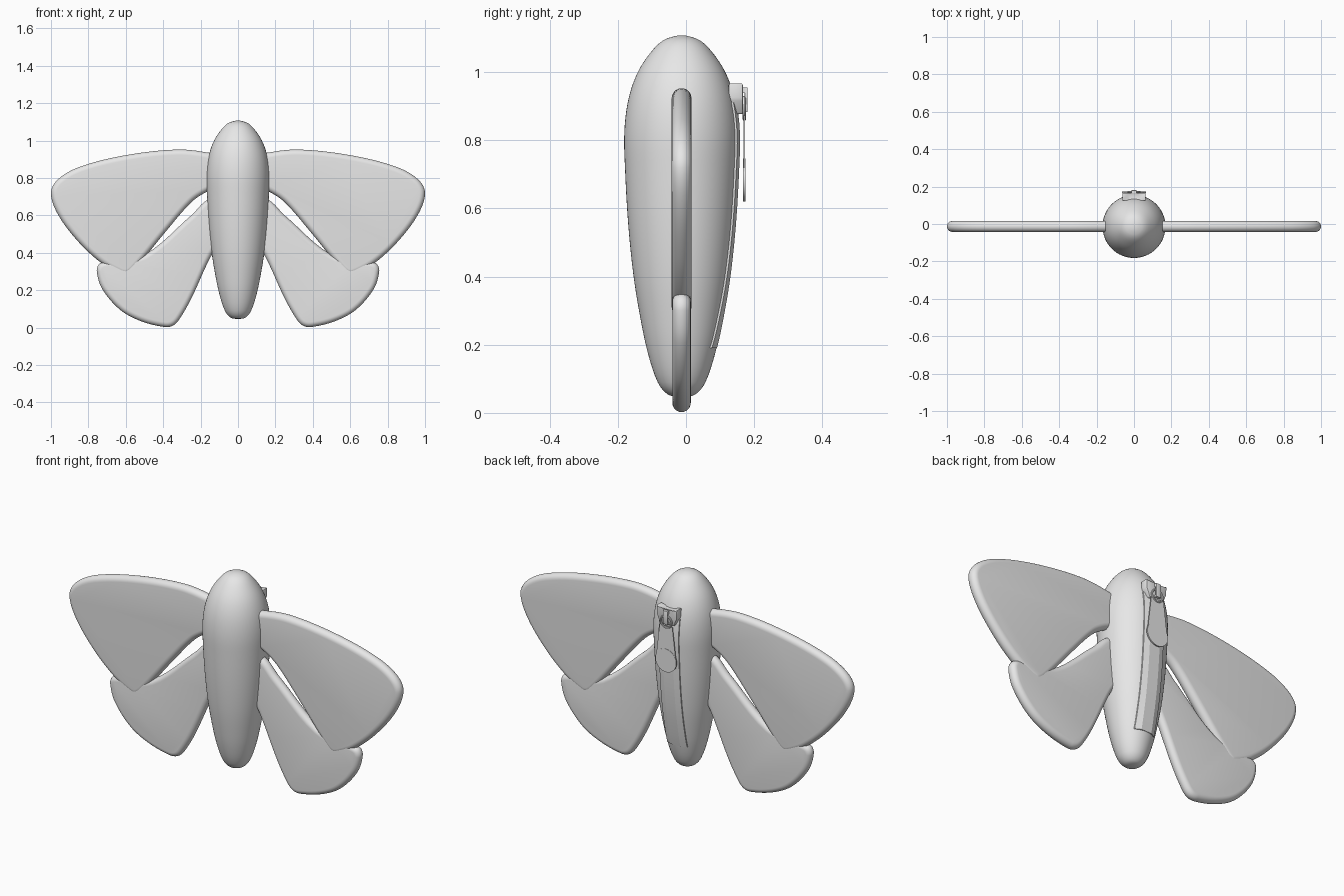
import bpy, bmesh, math
from mathutils import Vector

if "Cube" in bpy.data.objects:
    bpy.data.objects.remove(bpy.data.objects["Cube"], do_unlink=True)

MID_Y = -0.013

grey = bpy.data.materials.new("plain_grey")
grey.use_nodes = True
grey.diffuse_color = (0.8, 0.8, 0.8, 1)
grey.node_tree.nodes["Principled BSDF"].inputs["Base Color"].default_value = (0.8, 0.8, 0.8, 1)


def finish(name, bm, angle=40, mirror=False):
    """Turn a bmesh into a shaded object."""
    bmesh.ops.recalc_face_normals(bm, faces=bm.faces)
    mesh = bpy.data.meshes.new(name)
    bm.to_mesh(mesh)
    bm.free()
    mesh.materials.append(grey)
    obj = bpy.data.objects.new(name, mesh)
    bpy.context.collection.objects.link(obj)
    bpy.ops.object.select_all(action='DESELECT')
    obj.select_set(True)
    bpy.context.view_layer.objects.active = obj
    bpy.ops.object.shade_smooth_by_angle(angle=math.radians(angle))
    if mirror:
        obj.modifiers.new("Mirror", 'MIRROR')
    return obj


def spline(points, steps, closed):
    """Smooth curve through 2D points."""
    pts = [Vector(p) for p in points]
    n = len(pts)
    pick = (lambda i: pts[i % n]) if closed else (lambda i: pts[max(0, min(n - 1, i))])
    out = []
    for i in range(n if closed else n - 1):
        a, b, c, d = (pick(i + k) for k in (-1, 0, 1, 2))
        # tangents limited by the segment length keep tight corners clean
        length = (c - b).length
        m1 = (c - a).normalized() * length
        m2 = (d - b).normalized() * length
        for s in range(steps):
            t = s / steps
            out.append(b * (2*t**3 - 3*t**2 + 1) + m1 * (t**3 - 2*t**2 + t)
                       + c * (3*t**2 - 2*t**3) + m2 * (t**3 - t**2))
    if not closed:
        out.append(pts[-1])
    return out


def loft(bm, rings):
    """Skin closed rings of equal size and cap both ends."""
    vs = [[bm.verts.new(p) for p in r] for r in rings]
    n = len(vs[0])
    for a, b in zip(vs, vs[1:]):
        for i in range(n):
            j = (i + 1) % n
            bm.faces.new((a[i], a[j], b[j], b[i]))
    bm.faces.new(vs[0])
    bm.faces.new(vs[-1])


def plate(name, outline, y0, y1, bevel=0.0):
    """Flat plate: an (x, z) outline pushed along y."""
    bm = bmesh.new()
    loft(bm, [[(x, y, z) for x, z in outline] for y in (y0, y1)])
    if bevel:
        bmesh.ops.bevel(bm, geom=bm.edges[:], offset=bevel, segments=2,
                        profile=0.5, affect='EDGES')
    return finish(name, bm)


# Body: a turned capsule, fuller near the top
profile = spline([(0, 0.045), (0.04, 0.054), (0.07, 0.09), (0.1, 0.18), (0.123, 0.29),
                  (0.142, 0.41), (0.157, 0.56), (0.166, 0.72), (0.168, 0.82), (0.158, 0.91),
                  (0.135, 0.985), (0.1, 1.045), (0.055, 1.092), (0, 1.11)], 4, False)
bm = bmesh.new()
SIDES = 64
loft(bm, [[(r * math.cos(i * math.tau / SIDES), MID_Y + r * math.sin(i * math.tau / SIDES), z)
           for i in range(SIDES)] for r, z in profile[1:-1]])
finish("body", bm, 60)


def body_radius(z):
    for (r0, z0), (r1, z1) in zip(profile, profile[1:]):
        if z0 <= z <= z1:
            return r0 + (r1 - r0) * (z - z0) / (z1 - z0)
    return 0


# Wings: padded panels with fully rounded rims
def wing(name, outline, half):
    pts = spline(outline, 6, True)
    n = len(pts)
    normals = []
    for i in range(n):
        t = (pts[(i + 1) % n] - pts[i - 1]).normalized()
        normals.append(Vector((-t.y, t.x)))
    rings = []
    for k in range(-6, 7):
        a = k * math.pi / 12
        inset = half * (1 - math.cos(a))
        ring = [p - m * inset for p, m in zip(pts, normals)]
        rings.append([(p.x, MID_Y + half * math.sin(a), p.y) for p in ring])
    bm = bmesh.new()
    loft(bm, rings)
    finish(name, bm, 40, mirror=True)


wing("upper_wings", [(0.05, 0.9), (0.17, 0.937), (0.33, 0.952), (0.6, 0.922), (0.84, 0.862),
                     (0.96, 0.795), (1.0, 0.72), (0.96, 0.6), (0.85, 0.455), (0.73, 0.345),
                     (0.64, 0.294), (0.595, 0.283), (0.55, 0.315), (0.385, 0.515),
                     (0.25, 0.67), (0.17, 0.725), (0.05, 0.78)], 0.029)
wing("lower_wings", [(0.05, 0.62), (0.14, 0.69), (0.25, 0.6), (0.5, 0.39), (0.7, 0.355),
                     (0.742, 0.34), (0.755, 0.3), (0.725, 0.205), (0.63, 0.095), (0.52, 0.035),
                     (0.39, 0.003), (0.345, 0.012), (0.31, 0.05), (0.25, 0.155),
                     (0.14, 0.39), (0.05, 0.52)], 0.027)

# Zip strip: a faceted band hugging the back of the body
bm = bmesh.new()
rings = []
for k in range(25):
    z = 0.19 + 0.72 * k / 24
    r = body_radius(z)
    def back(x, lift):
        return (x, MID_Y + math.sqrt(r * r - x * x) + lift, z)
    cols = (-0.06, -0.03, 0.03, 0.06)
    rings.append([back(x, 0.006) for x in cols] + [back(x, -0.015) for x in reversed(cols)])
loft(bm, rings)
finish("zip_strip", bm, 12)

# Zip slider: shield shaped block with a bridge
plate("zip_slider", [(-0.062, 0.968), (-0.025, 0.955), (0.025, 0.955), (0.062, 0.968),
                     (0.06, 0.92), (0.042, 0.876), (-0.042, 0.876), (-0.06, 0.92)],
      0.125, 0.167, 0.005)


def box(x, z0, z1):
    return [(-x, z0), (-x, z1), (x, z1), (x, z0)]


plate("slider_bridge", box(0.014, 0.882, 0.955), 0.172, 0.181, 0.002)
plate("bridge_top", box(0.014, 0.938, 0.955), 0.16, 0.178)
plate("bridge_bottom", box(0.014, 0.882, 0.893), 0.16, 0.178)

# Zip pull: loop, tapering tab and round end
bm = bmesh.new()
rings = []
for i in range(32):
    a = i * math.tau / 32
    rings.append([(math.cos(a) * (0.032 + 0.005 * math.cos(b)), 0.171 + 0.005 * math.sin(b),
                   0.893 + math.sin(a) * (0.032 + 0.005 * math.cos(b)))
                  for b in (k * math.tau / 8 for k in range(8))])
vs = [[bm.verts.new(p) for p in r] for r in rings]
for i in range(32):
    for k in range(8):
        m = (k + 1) % 8
        bm.faces.new((vs[i - 1][k], vs[i - 1][m], vs[i][m], vs[i][k]))
finish("pull_loop", bm)

plate("pull_tab", [(-0.038, 0.872), (0.038, 0.872), (0.06, 0.69), (-0.06, 0.69)], 0.1685, 0.1725)
plate("pull_end", [(0.063 * math.cos(i * math.tau / 40), 0.683 + 0.063 * math.sin(i * math.tau / 40))
                   for i in range(40)], 0.167, 0.174)
